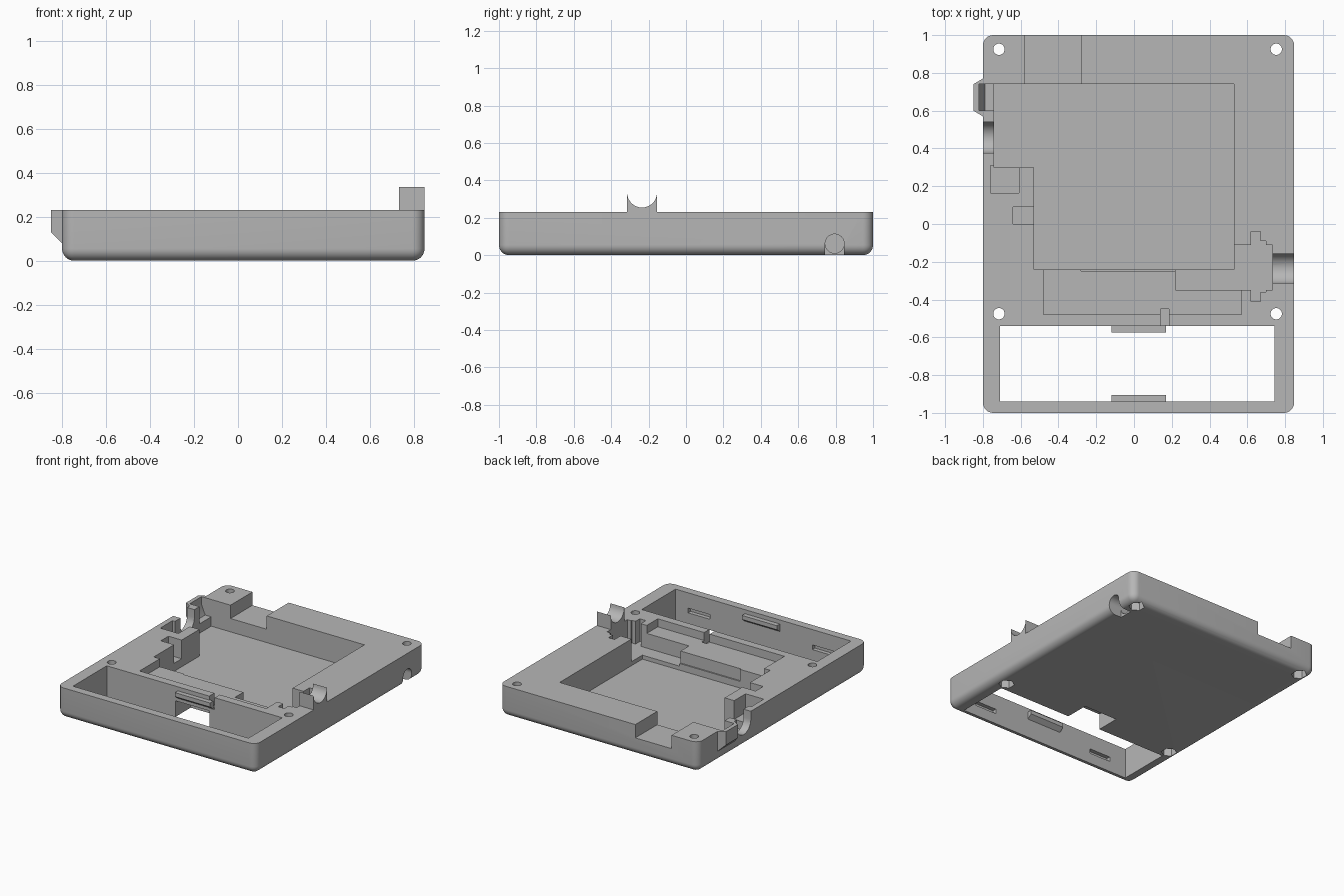
import bpy, bmesh, math
from mathutils import Matrix, Vector

cube = bpy.data.objects.get("Cube")
if cube:
    bpy.data.objects.remove(cube, do_unlink=True)

grey = bpy.data.materials.new("plain grey")
grey.use_nodes = True
grey.diffuse_color = (0.47, 0.47, 0.47, 1)
grey.node_tree.nodes["Principled BSDF"].inputs["Base Color"].default_value = grey.diffuse_color


def make(name, bm):
    bmesh.ops.recalc_face_normals(bm, faces=bm.faces[:])
    mesh = bpy.data.meshes.new(name)
    bm.to_mesh(mesh)
    bm.free()
    mesh.materials.append(grey)
    obj = bpy.data.objects.new(name, mesh)
    bpy.context.scene.collection.objects.link(obj)
    return obj


def box(name, x, y, z, fillet=0):
    bm = bmesh.new()
    bmesh.ops.create_cube(bm, size=1)
    for v in bm.verts:
        v.co = Vector([lo + (c + 0.5) * (hi - lo) for c, (lo, hi) in zip(v.co, (x, y, z))])
    if fillet:
        # every edge except the top rim is rounded
        edges = [e for e in bm.edges if min(v.co.z for v in e.verts) < z[1] - 0.01]
        bmesh.ops.bevel(bm, geom=edges, offset=fillet, segments=8, profile=0.5, affect="EDGES")
    return make(name, bm)


def rod(name, centre, radius, length, axis="Z", sides=32):
    bm = bmesh.new()
    turn = Matrix.Rotation(math.pi / 2, 4, "Y") if axis == "X" else Matrix()
    bmesh.ops.create_cone(bm, cap_ends=True, segments=sides, radius1=radius, radius2=radius,
                          depth=length, matrix=Matrix.Translation(centre) @ turn)
    return make(name, bm)


def hull(name, points):
    bm = bmesh.new()
    for p in points:
        bm.verts.new(p)
    bmesh.ops.convex_hull(bm, input=bm.verts[:])
    bmesh.ops.dissolve_limit(bm, angle_limit=0.01, verts=bm.verts[:], edges=bm.edges[:])
    return make(name, bm)


def combine(target, tools, operation):
    for tool in tools:
        mod = target.modifiers.new("combine", "BOOLEAN")
        mod.operation, mod.solver, mod.object = operation, "EXACT", tool
        bpy.context.view_layer.update()
        result = bpy.data.meshes.new_from_object(
            target.evaluated_get(bpy.context.evaluated_depsgraph_get()))
        target.modifiers.clear()
        target.data = result
        bpy.data.objects.remove(tool, do_unlink=True)


TOP, OVER, FLOOR, SHELF = 0.23, 0.5, 0.03, 0.17

# Case shell, port hood and cable cradle
case = box("case_shell", (-0.8, 0.848), (-1, 1), (0, TOP), fillet=0.055)
hood = hull("port_hood",
            [(-0.78, y, z) for y in (0.57, 0.77) for z in (0.06, TOP)] +
            [(-0.8, y, z) for y in (0.57, 0.77) for z in (0.08, TOP)] +
            [(-0.85, y, z) for y in (0.6, 0.74) for z in (0.13, TOP)])
cradle = box("cable_cradle", (0.732, 0.848), (-0.315, -0.155), (0.15, 0.335))
combine(case, [hood, cradle], "UNION")

# Pockets open to the top: x range, y range, floor height
pockets = [
    ((-0.53, 0.53), (-0.24, 0.74), FLOOR),      # main board
    ((-0.74, -0.4), (0.30, 0.74), FLOOR),       # board side extension
    ((-0.48, 0.57), (-0.48, -0.2), SHELF),      # front shelf
    ((-0.28, 0.3), (-0.25, -0.2), 0.08),        # connector relief
    ((-0.58, -0.28), (0.7, 1.1), 0.13),         # back notch
    ((0.22, 0.732), (-0.35, -0.11), 0.06),      # jack
    ((0.62, 0.67), (-0.41, -0.04), 0.06),       # jack pins
    ((0.62, 0.70), (-0.36, -0.09), 0.06),
    ((-0.76, -0.61), (0.165, 0.31), 0.09),      # switch
    ((-0.64, -0.5), (0.0, 0.09), 0.09),         # button
    ((0.14, 0.185), (-0.6, -0.45), 0.14),       # wire slot
    ((-0.82, -0.7), (0.375, 0.54), 0.17),       # side groove mouth
    ((-0.71, 0.745), (-0.94, -0.54), -0.1),     # window through the case
]
cutters = [box("pocket_cutter", x, y, (z, OVER)) for x, y, z in pockets]

# Rounded channels, port throat and strap hole
cutters += [
    rod("groove_cutter", (-0.78, 0.4575, 0.17), 0.0825, 0.16, "X"),
    rod("cradle_cutter", (0.8, -0.235, 0.335), 0.08, 0.3, "X"),
    rod("strap_hole_cutter", (0.79, 0.795, 0.062), 0.051, 0.3, "X"),
    box("strap_slot_cutter", (0.74, 1), (0.744, 0.846), (-0.1, 0.062)),
    hull("throat_cutter",
         [(x, y, z) for y in (0.6, 0.74)
          for x, z in ((-0.82, OVER), (-0.82, 0.17), (-0.79, 0.1), (-0.7, 0.1), (-0.7, OVER))]),
    box("latch_relief_cutter", (-0.14, 0.14), (-0.6, -0.36), (-0.1, 0.12)),
]

# Screw holes with hexagonal nut recesses underneath
for x in (-0.715, 0.753):
    for y in (-0.475, 0.925):
        cutters.append(rod("screw_cutter", (x, y, 0.1), 0.03, 0.6))
        cutters.append(rod("nut_cutter", (x, y, 0), 0.055, 0.12, sides=6))

# Shallow latch slots in the front wall of the window
for x in (-0.48, 0.55):
    cutters.append(box("wall_slot_cutter", (x - 0.09, x + 0.09), (-0.97, -0.9), (0.08, 0.115)))
combine(case, cutters, "DIFFERENCE")

# Wedge tabs on both long walls of the window
for name, wall, tip in (("front_window_tab", -0.945, -0.905), ("back_window_tab", -0.535, -0.575)):
    hull(name, [(x, y, z) for x in (-0.12, 0.17)
                for y, z in ((wall, 0.14), (wall, 0.2), (tip, 0.17), (tip, 0.2))])

# Smooth fillets with sharp part edges
bpy.ops.object.select_all(action="DESELECT")
case.select_set(True)
bpy.context.view_layer.objects.active = case
bpy.ops.object.shade_smooth_by_angle(angle=math.radians(30))
